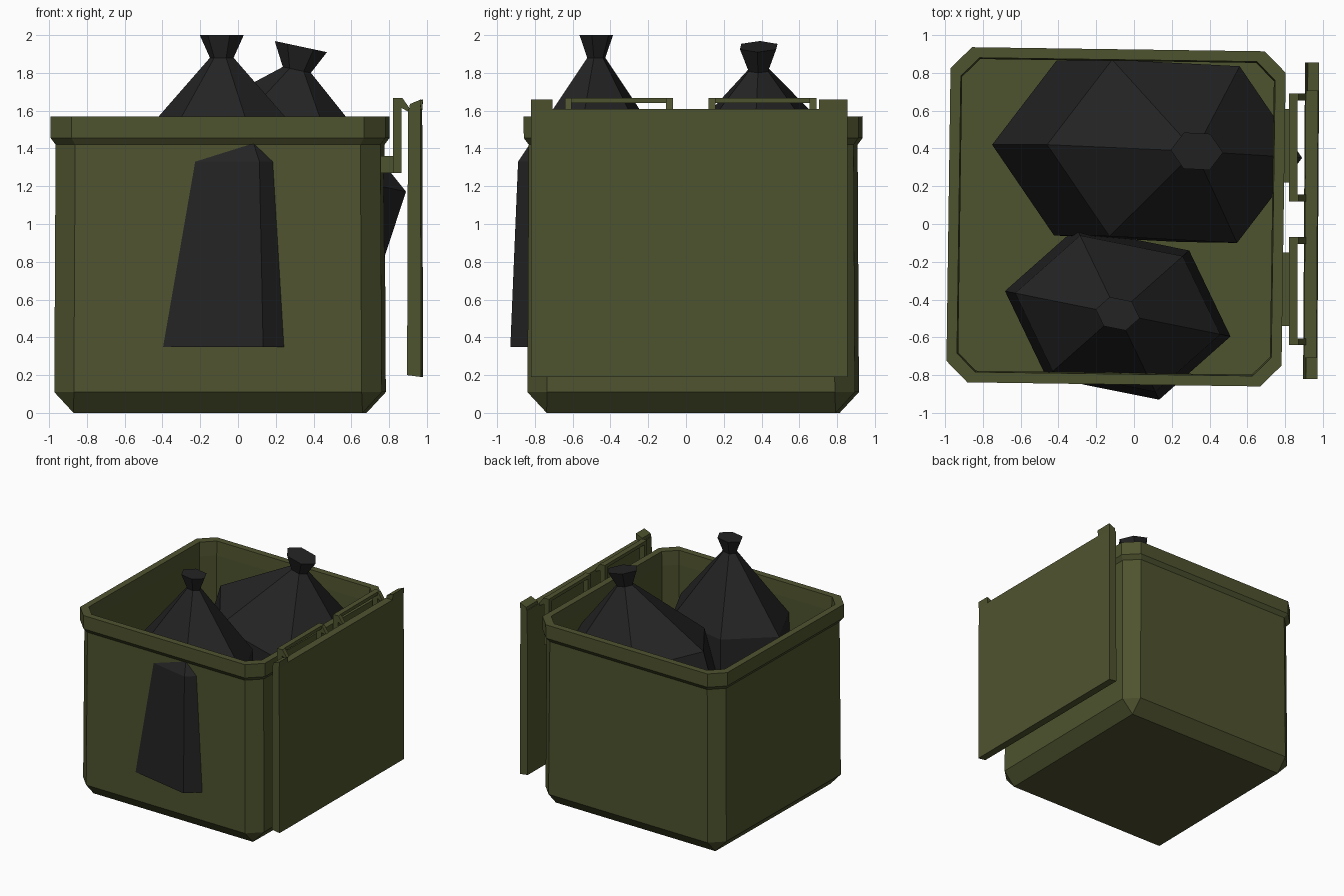
import bpy, bmesh, math
from mathutils import Vector, Matrix

if "Cube" in bpy.data.objects:
    bpy.data.objects.remove(bpy.data.objects["Cube"])

def material(name, rgb):
    m = bpy.data.materials.new(name)
    m.diffuse_color = (*rgb, 1)
    m.use_nodes = True
    m.node_tree.nodes["Principled BSDF"].inputs["Base Color"].default_value = m.diffuse_color
    return m

olive = material("olive_metal", (0.078, 0.087, 0.028))
black = material("black_plastic", (0.017, 0.017, 0.017))
TURN = Matrix.Translation((-0.095, 0.038, 0)) @ Matrix.Rotation(-0.014, 4, 'Z')

def finish(bm, name, mat, matrix=Matrix()):
    bmesh.ops.remove_doubles(bm, verts=bm.verts, dist=0.0005)
    bmesh.ops.recalc_face_normals(bm, faces=bm.faces)
    me = bpy.data.meshes.new(name)
    bm.to_mesh(me)
    bm.free()
    me.materials.append(mat)
    ob = bpy.data.objects.new(name, me)
    ob.matrix_world = matrix
    bpy.context.collection.objects.link(ob)
    return ob

def loft(name, rings, mat, matrix=Matrix()):
    """Bridge a stack of equal-count rings and cap both ends."""
    bm = bmesh.new()
    vs = [[bm.verts.new(p) for p in r] for r in rings]
    n = len(rings[0])
    for a, b in zip(vs, vs[1:]):
        for i in range(n):
            j = (i + 1) % n
            bm.faces.new((a[i], a[j], b[j], b[i]))
    bm.faces.new(vs[0][::-1])
    bm.faces.new(vs[-1])
    return finish(bm, name, mat, matrix)

def octagon(h, c, z):
    k = h - c
    return [(h, -k, z), (h, k, z), (k, h, z), (-k, h, z),
            (-h, k, z), (-h, -k, z), (-k, -h, z), (k, -h, z)]

def box(bm, x0, x1, y0, y1, z0, z1):
    mat = Matrix.LocRotScale(Vector(((x0 + x1) / 2, (y0 + y1) / 2, (z0 + z1) / 2)), None,
                             Vector((x1 - x0, y1 - y0, z1 - z0)))
    bmesh.ops.create_cube(bm, size=1, matrix=mat)

def prism(bm, profile, y0, y1):
    """Extrude an x-z profile along y."""
    a = [bm.verts.new((x, y0, z)) for x, z in profile]
    b = [bm.verts.new((x, y1, z)) for x, z in profile]
    n = len(a)
    for i in range(n):
        j = (i + 1) % n
        bm.faces.new((a[i], a[j], b[j], b[i]))
    bm.faces.new(a[::-1])
    bm.faces.new(b)

# open bin: outside wall, rim band, inside wall, floor
loft("bin_body", [octagon(*r) for r in (
    (0.765, 0.0, 0.0), (0.867, 0.105, 0.11), (0.86, 0.105, 1.42),
    (0.886, 0.112, 1.455), (0.887, 0.112, 1.57), (0.832, 0.098, 1.57),
    (0.825, 0.095, 1.45), (0.825, 0.095, 0.12))], olive, TURN)

# opened lid hanging on the right side, with raised top corners
lid_turn = Matrix.Rotation(-0.006, 4, 'Z')
bm = bmesh.new()
prism(bm, [(0.90, 0.20), (0.975, 0.19), (0.97, 1.61), (0.905, 1.61)], -0.815, 0.86)
for y0, y1 in ((-0.815, -0.70), (0.71, 0.86)):
    prism(bm, [(0.91, 1.60), (0.97, 1.60), (0.975, 1.66), (0.915, 1.635)], y0, y1)
finish(bm, "lid", olive, lid_turn)

# hinge frames between bin and lid
for name, y0, y1 in (("hinge_front", -0.64, -0.07), ("hinge_back", 0.12, 0.69)):
    bm = bmesh.new()
    box(bm, 0.75, 0.83, y0 + 0.1, y1 - 0.08, 1.27, 1.36)
    box(bm, 0.82, 0.865, y0, y1, 1.27, 1.31)
    box(bm, 0.82, 0.865, y0, y1, 1.64, 1.668)
    for y in (y0, y1 - 0.035):
        box(bm, 0.82, 0.865, y, y + 0.035, 1.31, 1.64)
        prism(bm, [(0.82, 1.64), (0.91, 1.59), (0.91, 1.61), (0.87, 1.668), (0.82, 1.668)],
              y, y + 0.035)
    finish(bm, name, olive)

# six-sided rubbish bags: rings of (shift, height, scale) around the shoulder
def bag(name, a, c, rings, matrix):
    a, c = Vector(a), Vector(c)
    hexa = [a, a + c, c, -a, -a - c, -c]
    loft(name, [[(v.x * s + dx, v.y * s, h) for v in hexa] for dx, h, s in rings], black, matrix)

bag("bag_front", (-0.597, 0.12), (0.378, 0.335),
    [(0, -0.98, 1.0), (0, 0, 0.91), (0, 0.55, 0.105), (0, 0.67, 0.195)],
    Matrix.Translation((-0.086, -0.475, 1.33)))
bag("bag_back", (-0.69, 0.035), (0.352, 0.45),
    [(-0.10, -0.96, 0.99), (0, 0, 1.0), (-0.01, 0.51, 0.11), (-0.015, 0.635, 0.205)],
    Matrix.Translation((0.215, 0.385, 1.315)) @ Matrix.Rotation(0.21, 4, 'Y'))
